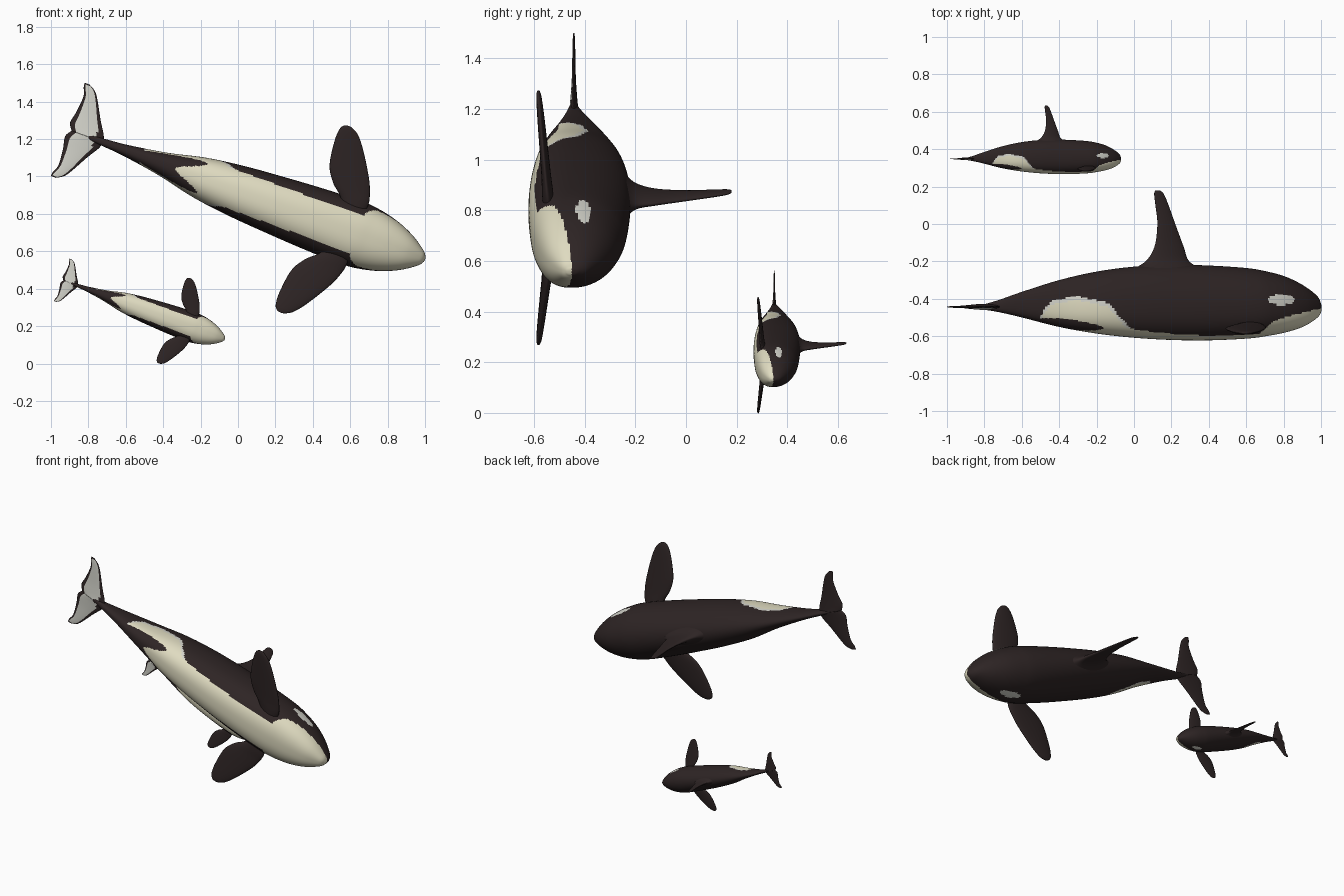
import bpy, bmesh, math
from math import cos, sin, pi
from mathutils import Matrix, Vector

cube = bpy.data.objects.get("Cube")
if cube:
    bpy.data.objects.remove(cube, do_unlink=True)


def material(name, rgb):
    mat = bpy.data.materials.new(name)
    mat.use_nodes = True
    mat.diffuse_color = (*rgb, 1)
    mat.node_tree.nodes["Principled BSDF"].inputs["Base Color"].default_value = (*rgb, 1)
    return mat


DARK, CREAM, WHITE = range(3)
materials = [material("dark skin", (0.027, 0.018, 0.018)),
             material("cream belly", (0.74, 0.71, 0.53)),
             material("soft white", (0.66, 0.66, 0.60))]


def spline(rows, steps):
    """Smoothly interpolated rows, passing through every given row."""
    result = []
    for i in range(len(rows) - 1):
        a, b, c, d = (rows[min(max(i + k, 0), len(rows) - 1)] for k in (-1, 0, 1, 2))
        for step in range(steps):
            t = step / steps
            result.append([q + t * ((r - p) + t * ((2 * p - 5 * q + 4 * r - s)
                           + t * (3 * (q - r) + s - p))) / 2
                           for p, q, r, s in zip(a, b, c, d)])
    return result + [list(rows[-1])]


def lookup(table, key):
    """Linear interpolation in a table of (key, value) pairs."""
    for (k0, v0), (k1, v1) in zip(table, table[1:]):
        if k0 <= key <= k1:
            return v0 + (v1 - v0) * (key - k0) / (k1 - k0)
    return None


def loft(name, rings, paint):
    """Skin over closed rings; paint(centre, angle, along) picks the colour."""
    bm = bmesh.new()
    loops = [[bm.verts.new(p) for p in ring] for ring in rings]
    count = len(loops[0])
    for i, (low, high) in enumerate(zip(loops, loops[1:])):
        for j in range(count):
            k = (j + 1) % count
            face = bm.faces.new((low[j], low[k], high[k], high[j]))
            angle = 2 * pi * (j + 0.5) / count
            face.material_index = paint(face.calc_center_median(), angle, i / len(loops))
    bm.faces.new(loops[0])
    bm.faces.new(loops[-1])
    bmesh.ops.recalc_face_normals(bm, faces=bm.faces)
    for face in bm.faces:
        face.smooth = True
    mesh = bpy.data.meshes.new(name)
    bm.to_mesh(mesh)
    bm.free()
    for mat in materials:
        mesh.materials.append(mat)
    return name, mesh


# Body: along x, half width, height above and depth below the widest line
SPINE = -0.45
body_rows = [(-1.17, .012, .02, .008), (-1.08, .02, .045, .022), (-.95, .032, .088, .05),
             (-.74, .065, .15, .10), (-.53, .112, .195, .135), (-.315, .14, .222, .158),
             (-.1, .157, .232, .17), (.11, .17, .228, .172), (.32, .177, .215, .163),
             (.43, .168, .198, .15), (.54, .142, .17, .13), (.64, .1, .125, .1),
             (.72, .047, .07, .055), (.745, .018, .03, .025), (.75, .003, .004, .004)]

# Upper limit of the pale skin along the body
pale_limit = [(-.87, -.52), (-.84, -.45), (-.8, -.41), (-.67, -.385), (-.51, -.42),
              (-.436, -.5), (-.35, -.58), (-.3, -.63), (.33, -.63), (.35, -.6), (.38, -.56),
              (.42, -.52), (.52, -.49), (.7, -.455), (.76, -.45)]


def body_ring(row):
    x, width, above, below = row
    ring = []
    for j in range(96):
        a = 2 * pi * j / 96
        c, s = cos(a), sin(a)
        power = 1 if s > 0 else 2 / 2.4
        side = math.copysign(abs(c) ** power, c) * width
        rise = abs(s) ** power * (above if s > 0 else -below)
        ring.append(Vector((x, SPINE + rise, side)))
    return ring


def body_paint(p, angle, along):
    # Eye patch
    if ((p.x - .468) / .083) ** 2 + ((p.y + .405) / .028) ** 2 < 1:
        return WHITE
    # Dark streak between the belly lobe and the flank patch
    line = -.515 - .13 * (p.x + .86)
    if p.x < -.52:
        reach = .024 * math.sqrt(max(0, 1 - ((p.x + .7) / .18) ** 2))
        if p.y < line + reach and (p.y > line - reach or p.x < -.74):
            return DARK
    # Belly strip
    if -.45 < p.x < .4 and abs(p.z) < .105 and p.y < SPINE:
        return CREAM
    # Flank patch and chin
    limit = lookup(pale_limit, p.x)
    if limit is None or p.y > limit:
        return DARK
    return WHITE if p.x < 0 and p.y > limit - .02 else CREAM


def fin(name, rows, place, paint):
    """Lens-shaped fin; rows hold span, leading edge, trailing edge, half thickness."""
    rings = []
    for span, lead, trail, thick in spline(rows, 8):
        middle, half = (lead + trail) / 2, (lead - trail) / 2
        rings.append([Vector(place(middle + half * cos(a), thick * sin(a), span))
                      for a in (2 * pi * j / 32 for j in range(32))])
    return loft(name, rings, paint)


def plain(p, angle, along):
    return DARK


def fluke_paint(p, angle, along):
    inside = sin(angle) < 0 and abs(cos(angle)) < .76
    return WHITE if inside and along < .9 and p.x < -1.13 else DARK


flipper_rows = [(.12, .36, .24, .024), (.17, .365, .2, .022), (.22, .355, .145, .019),
                (.3, .322, .097, .017), (.43, .243, .078, .014), (.5, .188, .082, .011),
                (.525, .15, .098, .007), (.531, .13, .115, .003)]
fluke_rows = [(0, -1.08, -1.262, .016), (.04, -1.094, -1.284, .012), (.106, -1.135, -1.272, .008),
              (.195, -1.184, -1.265, .006), (.24, -1.215, -1.28, .005), (.265, -1.255, -1.283, .003)]
dorsal_rows = [(-.25, .09, -.34, .07), (-.2, 0, -.25, .034), (-.12, -.033, -.198, .02),
               (0, -.08, -.182, .014), (.1, -.118, -.193, .01), (.16, -.145, -.2, .007),
               (.18, -.168, -.193, .003)]

parts = [loft("body", [body_ring(row) for row in spline(body_rows, 18)], body_paint),
         fin("dorsal_fin", dorsal_rows, lambda x, t, span: (x, span, t), plain)]
for side, label in ((1, "upper"), (-1, "lower")):
    parts.append(fin(label + "_flipper", flipper_rows,
                     lambda x, t, span: (x, t - .53 - .1 * span, side * span), plain))
    parts.append(fin(label + "_fluke", fluke_rows,
                     lambda x, t, span: (x, t - .443, side * span), fluke_paint))

# The large animal and its calf share the same parts, both diving nose down
dive = Matrix.Rotation(math.radians(20), 4, "Y") @ Matrix.Translation((0, 0, .865))
for animal, size, offset in (("adult", 1, (0, 0, 0)), ("calf", .457, (-.527, .551, -.124))):
    for name, mesh in parts:
        obj = bpy.data.objects.new(animal + "_" + name, mesh)
        obj.matrix_world = Matrix.Translation(offset) @ Matrix.Scale(size, 4) @ dive
        bpy.context.collection.objects.link(obj)
